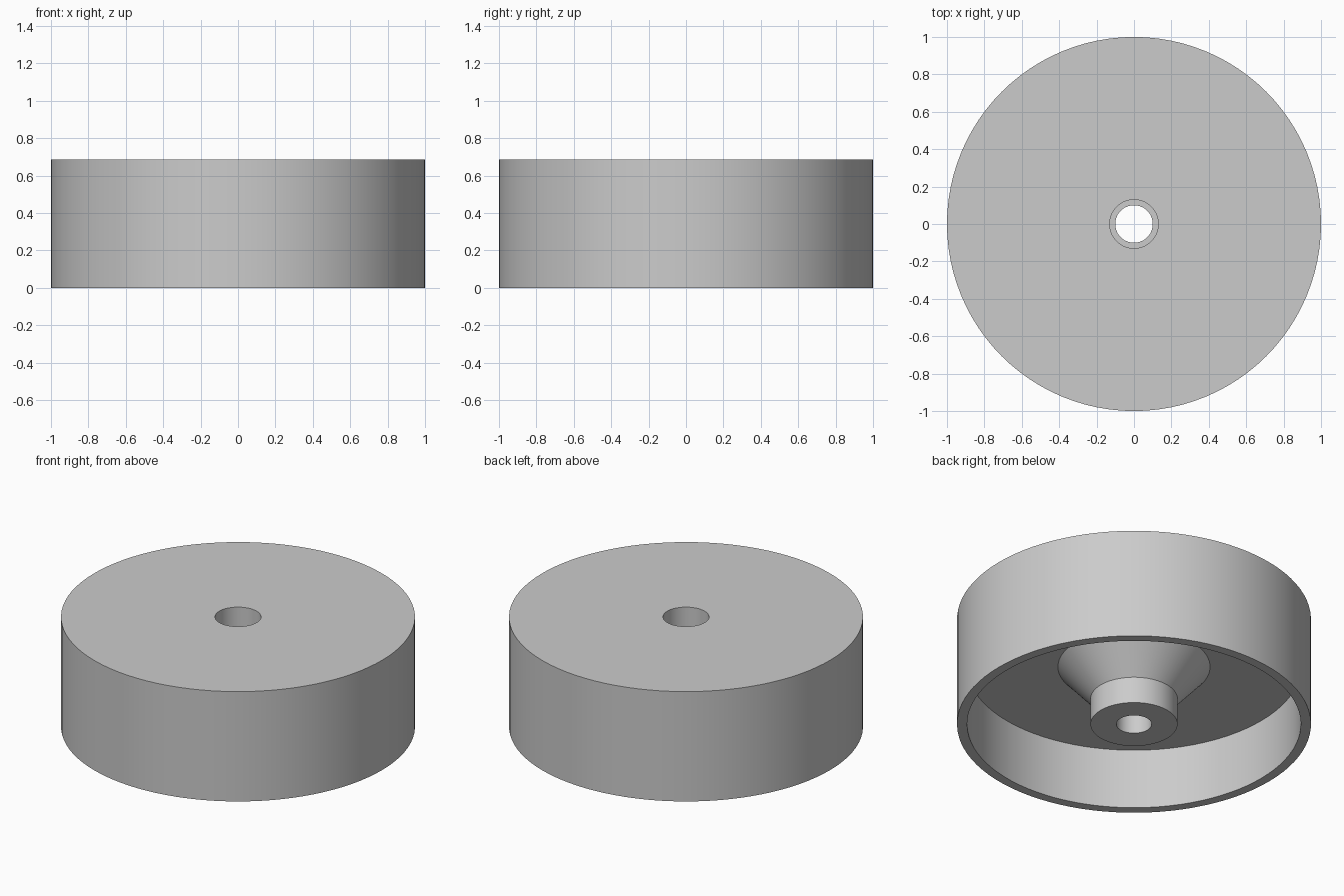
import bpy, bmesh, math

cube = bpy.data.objects.get("Cube")
if cube:
    bpy.data.objects.remove(cube, do_unlink=True)

SEGMENTS = 96


def make_material(name, color):
    mat = bpy.data.materials.new(name)
    mat.use_nodes = True
    mat.diffuse_color = color
    mat.node_tree.nodes["Principled BSDF"].inputs["Base Color"].default_value = color
    return mat


def lathe(name, profile, mat):
    """Revolve a closed (radius, height) profile around z."""
    bm = bmesh.new()
    rings = [[bm.verts.new((r * math.cos(a), r * math.sin(a), z)) for r, z in profile]
             for a in (math.tau * i / SEGMENTS for i in range(SEGMENTS))]
    n = len(profile)
    for i, ring in enumerate(rings):
        nxt = rings[(i + 1) % SEGMENTS]
        for j in range(n):
            k = (j + 1) % n
            bm.faces.new((ring[j], nxt[j], nxt[k], ring[k]))
    bmesh.ops.recalc_face_normals(bm, faces=bm.faces)
    mesh = bpy.data.meshes.new(name)
    bm.to_mesh(mesh)
    bm.free()
    mesh.materials.append(mat)
    obj = bpy.data.objects.new(name, mesh)
    bpy.context.collection.objects.link(obj)
    bpy.ops.object.select_all(action="DESELECT")
    obj.select_set(True)
    bpy.context.view_layer.objects.active = obj
    bpy.ops.object.shade_smooth_by_angle(angle=math.radians(20))
    return obj


grey = make_material("light grey", (0.6, 0.6, 0.6, 1.0))

height, floor, step = 0.685, 0.375, 0.34

# Wheel: rim, recessed underside, flared hub and stepped axle bore
wheel_profile = [
    (1.0, height), (1.0, 0.0), (0.943, 0.0), (0.943, floor),   # rim and recess
    (0.43, floor), (0.246, 0.165), (0.246, 0.0),               # flared hub
    (0.1, 0.0), (0.1, step), (0.13, step), (0.13, height),     # stepped bore
]
lathe("wheel", wheel_profile, grey)
